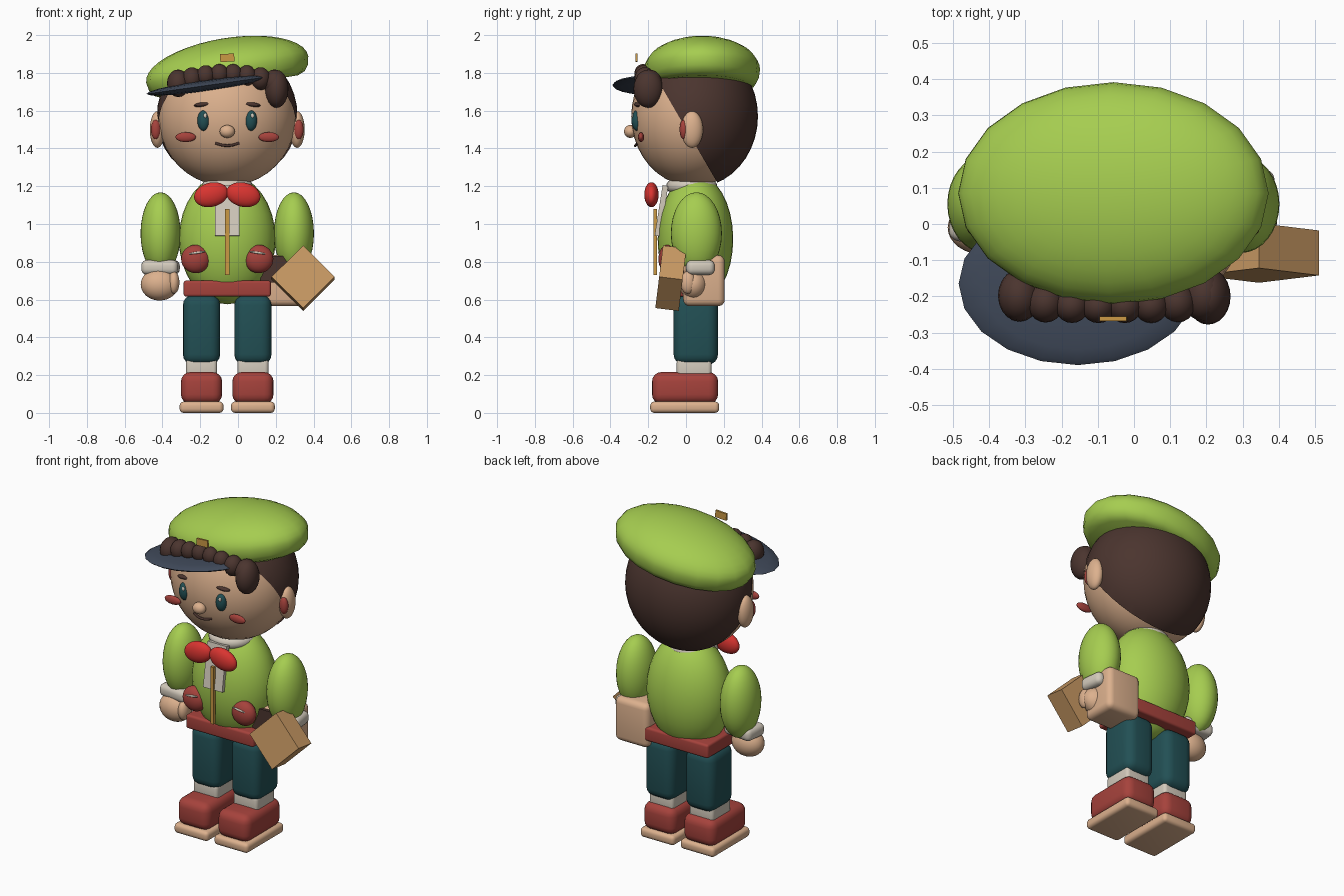
import bpy, bmesh, math
from mathutils import Matrix, Vector

if "Cube" in bpy.data.objects:
    bpy.data.objects.remove(bpy.data.objects["Cube"])


def material(name, rgb):
    m = bpy.data.materials.new(name)
    m.use_nodes = True
    m.diffuse_color = (*rgb, 1)
    bsdf = next(n for n in m.node_tree.nodes if n.type == 'BSDF_PRINCIPLED')
    bsdf.inputs["Base Color"].default_value = (*rgb, 1)
    return m


green = material("leaf_green", (.38, .61, .08))
navy = material("slate_navy", (.05, .066, .1))
brown = material("dark_brown", (.07, .035, .028))
skin = material("skin_tan", (.72, .44, .27))
red = material("brick_red", (.38, .055, .045))
scarlet = material("bright_red", (.7, .035, .03))
teal = material("deep_teal", (.016, .08, .09))
cream = material("cream", (.65, .59, .5))
card = material("cardboard", (.6, .33, .13))
gold = material("gold", (.6, .32, .06))

CX = -.057                      # body centre line
SIDES = (("right", -1), ("left", 1))


def finish(name, bm, mat, loc, tilt, smooth=True):
    me = bpy.data.meshes.new(name)
    bm.to_mesh(me)
    bm.free()
    me.materials.append(mat)
    ob = bpy.data.objects.new(name, me)
    bpy.context.collection.objects.link(ob)
    ob.location = loc
    ob.rotation_euler = [math.radians(a) for a in tilt]
    if smooth:
        bpy.ops.object.select_all(action='DESELECT')
        ob.select_set(True)
        bpy.context.view_layer.objects.active = ob
        bpy.ops.object.shade_smooth_by_angle(angle=math.radians(40))
    return ob


def ball(name, mat, loc, radii, tilt=(0, 0, 0), seg=32, cut=None):
    bm = bmesh.new()
    bmesh.ops.create_uvsphere(bm, u_segments=seg, v_segments=seg // 2, radius=1)
    bmesh.ops.scale(bm, vec=radii, verts=bm.verts)
    if cut:
        bmesh.ops.bisect_plane(bm, geom=bm.verts[:] + bm.edges[:] + bm.faces[:],
                               plane_co=cut[0], plane_no=cut[1], clear_inner=True)
    return finish(name, bm, mat, loc, tilt)


def block(name, mat, loc, size, bevel=0, tilt=(0, 0, 0)):
    bm = bmesh.new()
    bmesh.ops.create_cube(bm, size=1)
    bmesh.ops.scale(bm, vec=size, verts=bm.verts)
    if bevel:
        bmesh.ops.bevel(bm, geom=bm.edges[:], offset=bevel, segments=4,
                        profile=.5, affect='EDGES')
    return finish(name, bm, mat, loc, tilt, bevel > 0)


def lathe(name, mat, profile, loc, scale, tilt=(0, 0, 0), steps=32):
    bm = bmesh.new()
    vs = [bm.verts.new((r, 0, z)) for r, z in profile]
    es = [bm.edges.new(p) for p in zip(vs, vs[1:])]
    bmesh.ops.spin(bm, geom=vs + es, cent=(0, 0, 0), axis=(0, 0, 1),
                   angle=2 * math.pi, steps=steps)
    bmesh.ops.remove_doubles(bm, verts=bm.verts, dist=.0005)
    bmesh.ops.scale(bm, vec=scale, verts=bm.verts)
    bmesh.ops.recalc_face_normals(bm, faces=bm.faces)
    return finish(name, bm, mat, loc, tilt)


# Legs, socks, shoes and soles
for side, s in SIDES:
    x = CX + s * .136
    block(side + "_sole", skin, (x, -.007, .03), (.232, .365, .06), .022)
    block(side + "_shoe", red, (x, -.005, .132), (.218, .35, .168), .05)
    block(side + "_sock", cream, (x, .043, .235), (.165, .185, .1), .02)
    block(side + "_leg", teal, (x, .052, .44), (.197, .235, .37), .055)

# Torso, belt and collar
ball("torso", green, (CX, .05, .92), (.256, .2, .345))
block("belt", red, (CX, .05, .658), (.462, .3, .085), .014)
lathe("collar", cream, [(.1 + .035 * math.cos(a * math.pi / 8), .035 * math.sin(a * math.pi / 8))
                        for a in range(17)], (CX, .03, 1.2), (1, 1, 1))
block("shirt_front", cream, (CX, -.13, 1.07), (.13, .03, .27), 0, (-9, 0, 0))
block("zipper", gold, (CX, -.163, .905), (.022, .018, .35))

# Bow tie and pockets
for side, s in SIDES:
    ball(side + "_bow_loop", scarlet, (CX + s * .085, -.183, 1.155),
         (.092, .038, .064), (0, s * 14, 0))
    ball(side + "_pocket", red, (CX + s * .167, -.098, .815), (.077, .048, .075))
    ball(side + "_pocket_trim", cream, (CX + s * .16, -.141, .848),
         (.045, .006, .006), (0, s * 8, 0), 16)

# Arms, cuffs and hands
for side, s in SIDES:
    x = CX + s * .353
    y = .045 + s * .025
    ball(side + "_arm", green, (x, .055, .95), (.106, .135, .218))
    block(side + "_cuff", cream, (x, y, .77), (.195, .15, .078), .03, (0, 0, s * 6))
    ball(side + "_hand", skin, (x - .005, y - .03, .68), (.1, .075, .085))
    ball(side + "_thumb", skin, (x - s * -.07 if s > 0 else x + .07, y - .06, .69),
         (.03, .04, .06), (0, 0, 0), 20)

# Satchel with its flap, and the parcel in front
block("satchel", skin, (.235, .095, .7), (.23, .22, .27), .035)
block("satchel_flap", brown, (.225, -.02, .76), (.21, .02, .14))
block("parcel", card, (.345, -.08, .713), (.236, .125, .236), 0, (0, 0, 0))
parcel = bpy.data.objects["parcel"]
parcel.rotation_euler = (Matrix.Rotation(math.radians(-7), 3, 'X')
                         @ Matrix.Rotation(math.radians(45), 3, 'Y')).to_euler()

# Head and the hair shell behind a slanted hairline
HEAD = Vector((CX, .04, 1.57))
R = Vector((.366, .33, .37))
ball("head", skin, HEAD, R, seg=40)
ball("hair", brown, HEAD + Vector((0, .005, 0)), R * 1.018, seg=40,
     cut=((0, -.06, -.04), (0, .86, .5)))

# Ears, eyes, brows and cheeks
for side, s in SIDES:
    ball(side + "_ear", skin, (CX + s * .37, .032, 1.5), (.04, .058, .097))
    ball(side + "_inner_ear", red, (CX + s * .378, -.012, 1.5), (.026, .022, .052))
    ball(side + "_eye", teal, (CX + s * .125, -.258, 1.548), (.033, .03, .055))
    ball(side + "_eye_glint", cream, (CX + s * .125 + .008, -.283, 1.573),
         (.009, .006, .013), seg=16)
    ball(side + "_brow", brown, (CX + s * .125, -.25, 1.633),
         (.052, .025, .013), (0, s * 7, 0), 20)
    ball(side + "_cheek", red, (CX + s * .22, -.238, 1.46), (.054, .016, .026))

# Nose and curved mouth
ball("nose", skin, (CX, -.295, 1.49), (.04, .033, .034))
curve = bpy.data.curves.new("mouth", 'CURVE')
curve.dimensions = '3D'
curve.bevel_depth = .007
line = curve.splines.new('POLY')
line.points.add(8)
for i, p in enumerate(line.points):
    t = i / 4 - 1
    p.co = (CX + t * .062, -.268 + .012 * t * t, 1.415 + .014 * t * t, 1)
curve.materials.append(brown)
bpy.context.collection.objects.link(bpy.data.objects.new("mouth", curve))

# Curls along the forehead, larger at the two ends
for i in range(8):
    t = i / 3.5 - 1
    big = abs(t) ** 3
    ball(f"curl_{i + 1}", brown,
         (CX + t * .255 - .005, -.228 + .03 * big, 1.795 - .05 * t * t),
         (.047 + .012 * big, .046 + .026 * big, .053 + .02 * big), seg=20)
ball("side_curl", brown, (.205, -.2, 1.715), (.062, .078, .1), seg=24)

# Tilted cap, brim and badge
dome = [(math.sin(a * math.pi / 20), .166 * math.cos(a * math.pi / 20)) for a in range(11)]
lathe("cap", green, dome + [(.98, -.045), (.93, -.075), (.84, -.092), (0, -.092)],
      (CX, .085, 1.818), (.435, .307, 1), (0, -9.5, 0), 20)
ball("cap_brim", navy, (-.155, -.165, 1.735), (.333, .225, .03), (0, -8, 0), 20)
block("cap_badge", gold, (CX, -.262, 1.88), (.075, .012, .042), 0, (0, -3, 0))
